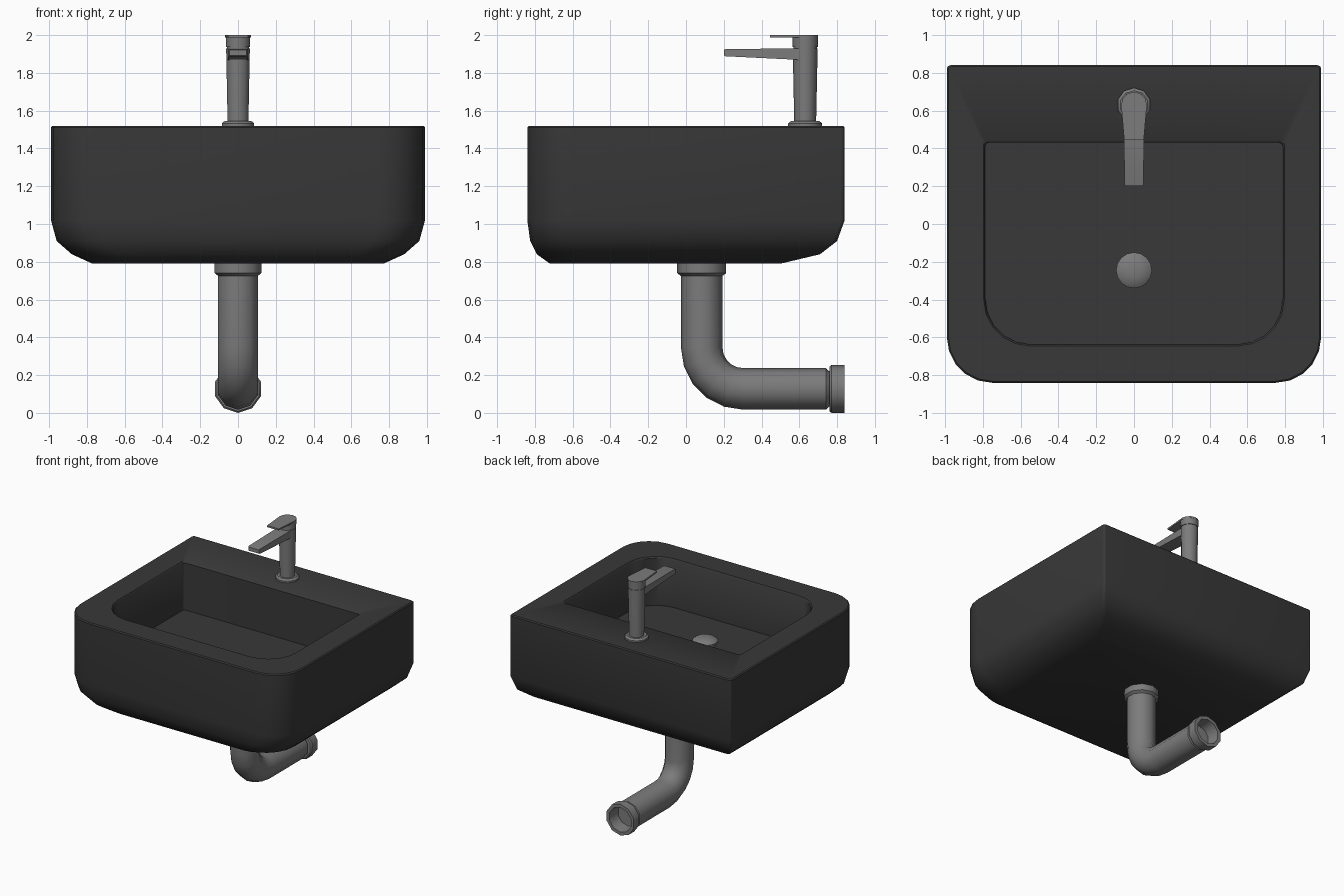
import bpy, bmesh
from math import sin, cos, pi, radians
from mathutils import Vector

if "Cube" in bpy.data.objects:
    bpy.data.objects.remove(bpy.data.objects["Cube"])


def material(name, v):
    m = bpy.data.materials.new(name)
    m.diffuse_color = (v, v, v, 1)
    m.use_nodes = True
    m.node_tree.nodes["Principled BSDF"].inputs["Base Color"].default_value = m.diffuse_color
    return m


CERAMIC = material("dark_ceramic", 0.04)
METAL = material("grey_metal", 0.2)


def loft(name, rings, mat, angle=35):
    """Skin a list of equal-length point loops and cap both ends."""
    bm = bmesh.new()
    loops = [[bm.verts.new(p) for p in r] for r in rings]
    n = len(loops[0])
    for a, b in zip(loops, loops[1:]):
        for i in range(n):
            j = (i + 1) % n
            bm.faces.new((a[i], a[j], b[j], b[i]))
    bm.faces.new(loops[0])
    bm.faces.new(loops[-1])
    bmesh.ops.recalc_face_normals(bm, faces=bm.faces)
    me = bpy.data.meshes.new(name)
    bm.to_mesh(me)
    bm.free()
    ob = bpy.data.objects.new(name, me)
    bpy.context.collection.objects.link(ob)
    me.materials.append(mat)
    bpy.ops.object.select_all(action='DESELECT')
    ob.select_set(True)
    bpy.context.view_layer.objects.active = ob
    bpy.ops.object.shade_smooth_by_angle(angle=radians(angle))
    return ob


def circle(y, z, r, tilt=0, n=10):
    """Ring around (0, y, z); tilt 0 is horizontal, 90 faces along y."""
    t = radians(tilt)
    c, v = Vector((0, y, z)), Vector((0, cos(t), sin(t)))
    return [c + Vector((1, 0, 0)) * r * sin(2 * pi * k / n)
            + v * r * cos(2 * pi * k / n) for k in range(n)]


def outline(hx, y0, y1, z, rf, rb, seg=5):
    """Rectangle with front corner radius rf and back corner radius rb."""
    pts = []
    for sx, y, sy, r, a0 in ((1, y1, 1, rb, 0), (-1, y1, 1, rb, 90),
                             (-1, y0, -1, rf, 180), (1, y0, -1, rf, 270)):
        for k in range(seg + 1):
            a = radians(a0 + 90 * k / seg)
            pts.append((sx * (hx - r) + r * cos(a), y - sy * r + r * sin(a), z))
    return pts


# Basin: rounded underside, outer walls, rim, inner bowl
loft("basin", [outline(*a) for a in (
    (0.77, -0.72, 0.50, 0.79, 0.22, 0.02),
    (0.88, -0.79, 0.71, 0.84, 0.24, 0.02),
    (0.96, -0.825, 0.80, 0.91, 0.24, 0.02),
    (0.99, -0.84, 0.84, 1.02, 0.24, 0.02),
    (0.99, -0.84, 0.84, 1.512, 0.24, 0.02),
    (0.982, -0.832, 0.832, 1.52, 0.235, 0.015),
    (0.795, -0.645, 0.445, 1.52, 0.245, 0.025),
    (0.787, -0.637, 0.432, 1.51, 0.24, 0.02),
    (0.785, -0.635, 0.43, 1.13, 0.24, 0.02))], CERAMIC, 40)

# Domed drain plug
loft("drain_plug", [circle(-0.245, z, r, n=16) for z, r in (
    (1.12, 0.08), (1.15, 0.08), (1.15, 0.095), (1.165, 0.095),
    (1.18, 0.075), (1.19, 0.035))], METAL, 50)

# Waste pipe: collar, vertical run, elbow, horizontal run, open end collar
PY, PZ, PR, BEND = 0.083, 0.127, 0.11, 0.22
pipe = [circle(PY, z, r) for z, r in ((0.80, 0.13), (0.74, 0.13), (0.725, PR))]
for k in range(6):
    t = 18 * k
    a = radians(t)
    pipe.append(circle(PY + BEND - BEND * cos(a), PZ + BEND - BEND * sin(a), PR, t))
pipe += [circle(y, PZ, r, 90) for y, r in (
    (0.74, PR), (0.76, 0.092), (0.76, 0.118), (0.77, 0.127), (0.84, 0.127),
    (0.84, 0.10), (0.74, 0.09))]
loft("waste_pipe", pipe, METAL, 40)

# Faucet: flange, tapered column, groove, cap
FY = 0.631
loft("faucet_body", [circle(FY, z, r) for z, r in (
    (1.515, 0.09), (1.533, 0.09), (1.545, 0.075), (1.545, 0.058),
    (1.93, 0.066), (1.93, 0.062), (1.938, 0.062), (1.938, 0.067),
    (1.99, 0.068))], METAL, 40)

# Tapered spout
loft("faucet_spout", [[(-w, y, z0), (w, y, z0), (w, y, z1), (-w, y, z1)]
                      for y, w, z0, z1 in ((0.62, 0.055, 1.868, 1.93),
                                           (0.21, 0.05, 1.888, 1.926),
                                           (0.20, 0.046, 1.892, 1.922))], METAL, 30)

# Flat lever handle: round over the column, tapering to the front
half = [(0.068 * cos(radians(a)), FY + 0.068 * sin(radians(a))) for a in range(0, 181, 30)]
lever = [(0.052, 0.445), (0.06, 0.54)] + half + [(-0.06, 0.54), (-0.052, 0.445)]
loft("lever_handle", [[(x, y, z) for x, y in lever] for z in (1.987, 2.0)], METAL, 30)
